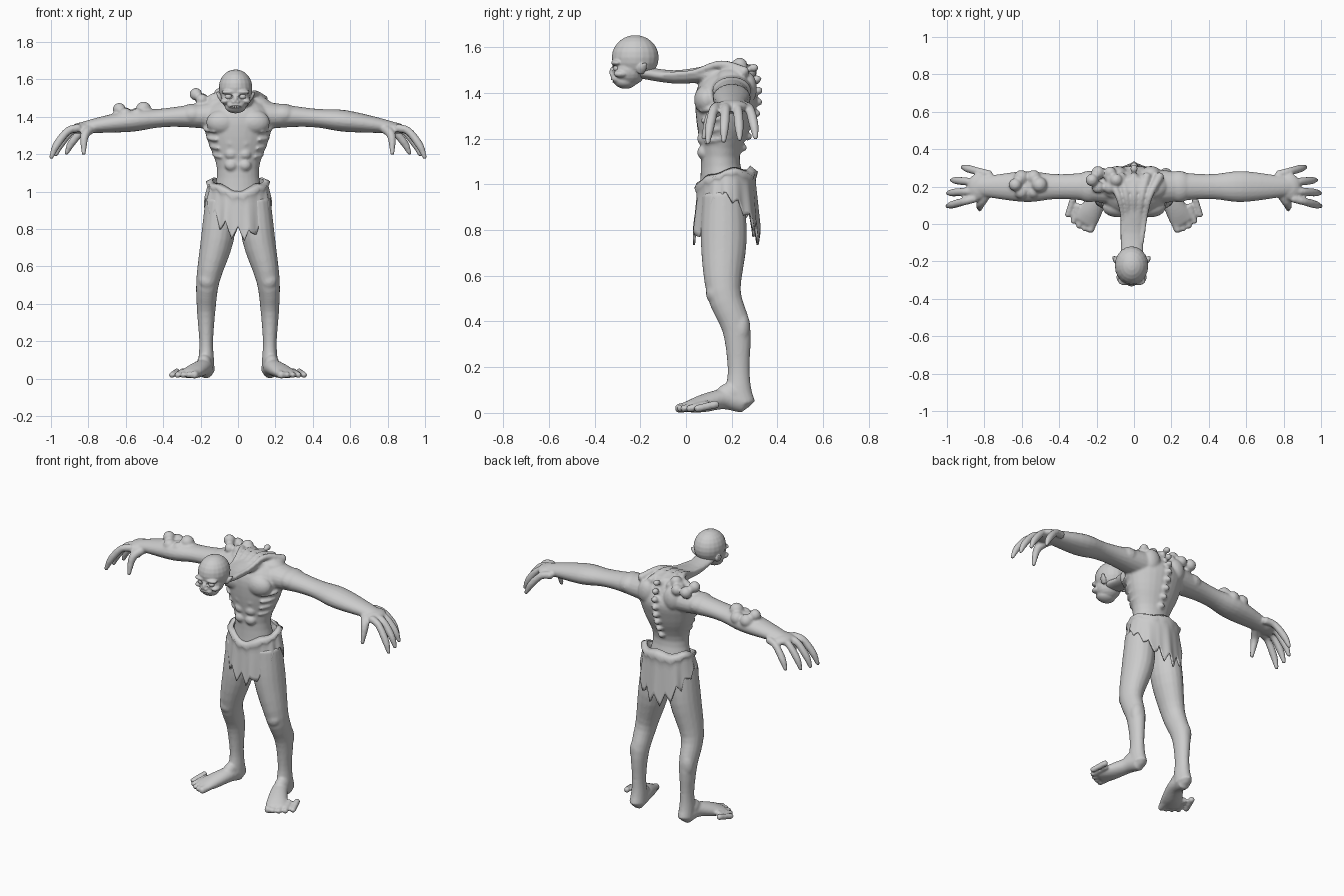
import bpy, bmesh, math, random
from mathutils import Vector, Matrix

cube = bpy.data.objects.get("Cube")
if cube:
    bpy.data.objects.remove(cube, do_unlink=True)
random.seed(4)
Y, Z = Vector((0, 1, 0)), Vector((0, 0, 1))

grey = (0.6, 0.6, 0.6, 1)
clay = bpy.data.materials.new("grey clay")
clay.use_nodes = True
clay.diffuse_color = grey
clay.node_tree.nodes["Principled BSDF"].inputs["Base Color"].default_value = grey


def finish(name, bm):
    """Turn a bmesh into a smooth, coloured object."""
    bmesh.ops.recalc_face_normals(bm, faces=bm.faces)
    mesh = bpy.data.meshes.new(name)
    bm.to_mesh(mesh)
    bm.free()
    mesh.materials.append(clay)
    mesh.shade_smooth()
    ob = bpy.data.objects.new(name, mesh)
    bpy.context.collection.objects.link(ob)
    return ob


def fuse(ob, size):
    """Merge overlapping volumes into one soft skin."""
    remesh = ob.modifiers.new("fuse", 'REMESH')
    remesh.mode, remesh.voxel_size, remesh.use_smooth_shade = 'VOXEL', size, True
    smooth = ob.modifiers.new("soften", 'SMOOTH')
    smooth.factor, smooth.iterations = 0.5, 3


def mirror(bm):
    """Copy everything built so far to the other side."""
    copy = bmesh.ops.duplicate(bm, geom=bm.verts[:] + bm.edges[:] + bm.faces[:])["geom"]
    verts = [item for item in copy if isinstance(item, bmesh.types.BMVert)]
    bmesh.ops.scale(bm, vec=(-1, 1, 1), verts=verts)


def ball(bm, loc, size):
    matrix = Matrix.Translation(loc) @ Matrix.Diagonal((*size, 1))
    bmesh.ops.create_uvsphere(bm, u_segments=20, v_segments=12, radius=1, matrix=matrix)


def spline(values, steps=4):
    """Smooth interpolation through equally weighted values."""
    p = [values[0] * 2 - values[1], *values, values[-1] * 2 - values[-2]]
    out = []
    for a, b, c, d in zip(p, p[1:], p[2:], p[3:]):
        for i in range(steps):
            t = i / steps
            out.append(b + ((c - a) + ((a * 2 - b * 5 + c * 4 - d) + (b * 3 - a - c * 3 + d) * t) * t) * t / 2)
    return out + [values[-1]]


def chain(bm, points, radii, flat=(1, 1), up=Y, sides=18):
    """Loft ellipses along points; flat is the depth ratio at each end."""
    mids, widths = spline([Vector(p) for p in points]), spline(radii)
    last = len(mids) - 1
    rings = []

    def add_ring(centre, u, v):
        angles = [math.tau * j / sides for j in range(sides)]
        ring = [centre + u * math.cos(w) + v * math.sin(w) for w in angles]
        rings.append([bm.verts.new((co.x, co.y, max(co.z, 0))) for co in ring])

    for i, (mid, width) in enumerate(zip(mids, widths)):
        tangent = (mids[min(i + 1, last)] - mids[max(i - 1, 0)]).normalized()
        ratio = flat[0] + (flat[1] - flat[0]) * i / last
        u = up.cross(tangent).normalized()
        v = tangent.cross(u) * width * ratio
        u = u * width
        tip = tangent * width * min(ratio, 1) / 2
        if i == 0:
            add_ring(mid - tip, u / 2, v / 2)
        add_ring(mid, u, v)
        if i == last:
            add_ring(mid + tip, u / 2, v / 2)
    for r, s in zip(rings, rings[1:]):
        for j in range(sides):
            bm.faces.new((r[j - 1], r[j], s[j], s[j - 1]))
    bm.faces.new(rings[0][::-1])
    bm.faces.new(rings[-1])


# Chest, belly, shoulder and shoulder blade muscles of the left side
body = bmesh.new()
ball(body, (.085, .09, 1.37), (.085, .055, .066))
ball(body, (.09, .27, 1.42), (.055, .04, .07))
ball(body, (.24, .2, 1.41), (.08, .085, .06))
ball(body, (.09, .2, 1.46), (.09, .07, .05))
for row in range(3):
    ball(body, (.036, .075, 1.14 + row * .06), (.034, .026, .03))

# Ribs wrapping the side of the chest
for row in range(4):
    width, depth = .13 + row * .016, .1 + row * .01
    angles = [math.pi * k / 8 for k in range(-2, 4)]
    chain(body, [(width * math.cos(w), .155 + depth * math.sin(w), 1.2 + row * .045 + .02 * math.sin(w))
                 for w in angles], [.009 for w in angles], up=Z, sides=8)

# Arm and palm
chain(body, [(x, .2, 1.41 - .1 * x * x) for x in (.1, .3, .43, .57, .75, .87)],
      (.08, .056, .05, .058, .041, .026), flat=(1.2, 1.6))
ball(body, (.83, .2, 1.34), (.06, .072, .03))

# Four drooping fingers and the thumb
for i in range(4):
    x, y, drop = 1 - .003 * i ** 3, .07 * i - .105, .16 - .007 * i
    chain(body, [(x - .15 * (1 - u), .2 + y * (.6 + .4 * u), 1.34 - drop * u ** 2.5) for u in (0, .4, .8, 1)],
          (.023, .021, .021, .011), sides=12)
chain(body, [(.78, .17, 1.34), (.82, .11, 1.3), (.825, .077, 1.2)], (.026, .024, .011), sides=12)

# Leg with knee, shin and calf bulges
chain(body, [(.09, .165, .95), (.11, .165, .75), (.16, .165, .53), (.17, .22, .37),
             (.17, .23, .2), (.17, .23, .1), (.17, .24, .04)],
      (.085, .088, .063, .05, .037, .042, .045), flat=(1.1, 1.4))
ball(body, (.165, .125, .525), (.045, .038, .05))
ball(body, (.165, .15, .46), (.03, .025, .03))
ball(body, (.175, .24, .37), (.046, .042, .08))

# Foot and toes
chain(body, [(.17, .25, .05), (.185, .16, .06), (.23, .07, .04), (.265, .01, .025)],
      (.042, .048, .06, .066), flat=(1.2, .35), up=Z)
ball(body, (.18, .19, .08), (.04, .06, .05))
for i in range(5):
    tip = Vector((.235 + .03 * i, .005 * i * i - .035, .018))
    thick = .018 if i else .024
    chain(body, [tip + Vector((-.03, .09, .02)), tip], (thick, thick * .9), up=Z, sides=12)

mirror(body)

# Torso and long forward neck
chain(body, [(0, .165, .95), (0, .15, 1.12), (0, .165, 1.28), (0, .18, 1.4), (0, .2, 1.49)],
      (.14, .112, .165, .185, .11), flat=(.78, .7), sides=28)
chain(body, [(0, .22, 1.46), (0, .1, 1.48), (-.01, -.05, 1.47), (-.01, -.2, 1.49)],
      (.13, .08, .063, .06), flat=(.5, .45), up=Z)

# Neck tendons fanning over the shoulders
for k in (-2, -1, 0, 1, 2):
    chain(body, [(.026 * k - .01, -.1, 1.48), (.03 * k, .03, 1.49), (.042 * k, .15, 1.525), (.07 * k, .26, 1.49)],
          (.011, .012, .018, .025), up=Z, sides=10)

# Spine knobs
for i in range(8):
    ball(body, (0, .245 + .07 * math.sin(i / 3), 1.16 + .05 * i), (.02, .022, .018))

# Growths clustered on the right shoulder and elbow
for x, y, z in ((-.16, .235, 1.5), (-.57, .21, 1.42)):
    for i in range(6):
        w = math.tau * i / 6
        size = random.uniform(.032, .042)
        ball(body, (x + .065 * math.cos(w), y + .045 * math.sin(w), z + .02 * math.cos(2 * w)), (size, size, size))
fuse(finish("body", body), .0075)

# Left half of the face: brow, cheekbone, nostril, ear, socket and eye
head, sockets, eyes = bmesh.new(), bmesh.new(), bmesh.new()
ball(head, (.036, -.302, 1.532), (.04, .026, .013))
ball(head, (.056, -.285, 1.483), (.025, .032, .016))
ball(head, (.012, -.324, 1.479), (.009, .01, .008))
chain(head, [(.072, -.2, 1.49), (.086, -.19, 1.51), (.1, -.175, 1.53)], (.012, .012, .004), flat=(1.4, 1.8), sides=12)
ball(sockets, (.038, -.326, 1.508), (.025, .025, .014))
ball(eyes, (.038, -.302, 1.508), (.018, .016, .016))
for half in (head, sockets, eyes):
    mirror(half)

# Skull, face, jaw, lip, nose and mouth slit
ball(head, (0, -.222, 1.555), (.09, .103, .098))
ball(head, (0, -.25, 1.5), (.077, .075, .07))
ball(head, (0, -.265, 1.452), (.056, .05, .034))
ball(head, (0, -.3, 1.462), (.045, .03, .022))
ball(head, (0, -.322, 1.492), (.012, .014, .022))
ball(sockets, (0, -.33, 1.453), (.036, .022, .005))

# Row of teeth
teeth = bmesh.new()
for i in range(-2, 3):
    ball(teeth, (i * .012, abs(i) * .003 - .314, 1.453), (.006, .006, .007))

head_object, cutter = finish("head", head), finish("face_cutter", sockets)
for ob in (head_object, cutter, finish("eyes", eyes), finish("teeth", teeth)):
    ob.location.x = -.013
fuse(head_object, .005)
cutter.hide_render = cutter.hide_viewport = True
carve = head_object.modifiers.new("sockets", 'BOOLEAN')
carve.operation, carve.object = 'DIFFERENCE', cutter

# Tattered loincloth: front and back flaps, ragged hem and rolled waist
cloth = bmesh.new()
columns, levels, tooth = 96, 12, 6
tears = [random.uniform(.03, .085) for _ in range(columns // tooth)]
rings = []
for level in range(levels):
    t = level / (levels - 1)
    ring = []
    for j in range(columns):
        w = math.tau * j / columns
        side, back = math.cos(w), math.sin(w)
        top = 1.06 + .01 * back - .04 * max(-back, 0) ** 2 + .008 * math.sin(5 * w)
        ragged = abs(j % tooth - tooth / 2) / tooth * 2 * tears[j // tooth]
        hem = .925 - .19 * abs(back) ** 1.6 + .03 * side * back + ragged
        roll = .01 * math.cos(math.pi * min(t * 4, 1))
        radius = .16 + roll + .024 * t + .005 * t * math.sin(9 * w)
        if level == 0:
            radius -= .035
        ring.append(cloth.verts.new((radius * side, .175 + (radius - .032) * back, top + (hem - top) * t)))
    rings.append(ring)
for r, s in zip(rings, rings[1:]):
    for j in range(columns):
        cloth.faces.new((r[j - 1], s[j - 1], s[j], r[j]))
thickness = finish("loincloth", cloth).modifiers.new("thickness", 'SOLIDIFY')
thickness.thickness, thickness.offset = .01, 0
